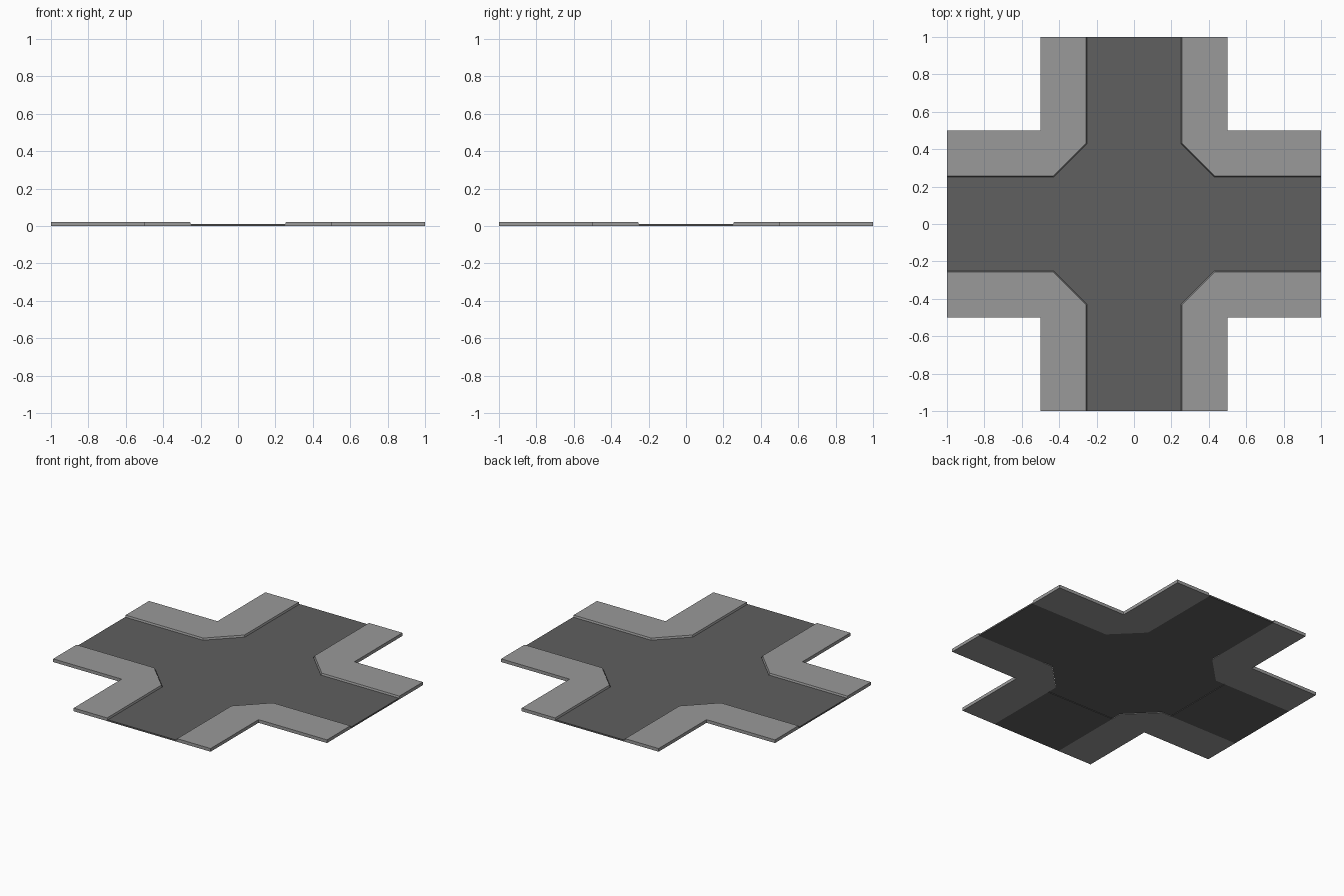
import bpy, bmesh

if "Cube" in bpy.data.objects:
    bpy.data.objects.remove(bpy.data.objects["Cube"])

def material(name, v):
    m = bpy.data.materials.new(name)
    m.diffuse_color = (v, v, v, 1)
    m.use_nodes = True
    m.node_tree.nodes["Principled BSDF"].inputs["Base Color"].default_value = m.diffuse_color
    return m

asphalt = material("asphalt", 0.115)
concrete = material("concrete", 0.32)

def slab(name, low, high, z0, z1, mat):
    """Closed slab between a lower and an upper outline."""
    bm = bmesh.new()
    a = [bm.verts.new((x, y, z0)) for x, y in low]
    b = [bm.verts.new((x, y, z1)) for x, y in high]
    bm.faces.new(a[::-1])
    bm.faces.new(b)
    n = len(a)
    for i in range(n):
        j = (i + 1) % n
        bm.faces.new((a[i], a[j], b[j], b[i]))
    bmesh.ops.recalc_face_normals(bm, faces=bm.faces)
    me = bpy.data.meshes.new(name)
    bm.to_mesh(me)
    bm.free()
    me.materials.append(mat)
    ob = bpy.data.objects.new(name, me)
    bpy.context.collection.objects.link(ob)

def turn(pts, k):
    for _ in range(k):
        pts = [(-y, x) for x, y in pts]
    return pts

def pavement(kerb, cut):
    return [(kerb, 1), (kerb, cut), (cut, kerb), (1, kerb),
            (1, 0.5), (0.5, 0.5), (0.5, 1)]

W, C, S = 0.25, 0.43, 0.5   # road half width, cut corner, centre tile
centre, arm = [], [(S, -W), (1, -W), (1, W), (S, W)]
for k in range(4):
    # one road arm and one L-shaped pavement corner per quarter turn
    slab(f"road_arm_{k + 1}", turn(arm, k), turn(arm, k), 0, 0.01, asphalt)
    slab(f"pavement_corner_{k + 1}", turn(pavement(W, C), k),
         turn(pavement(W + 0.006, C + 0.003), k), 0, 0.021, concrete)
    centre += turn([(S, -W), (S, W), (C, W), (W, C)], k)

# junction surface, slightly raised underneath
slab("road_centre", centre, centre, 0.004, 0.01, asphalt)
